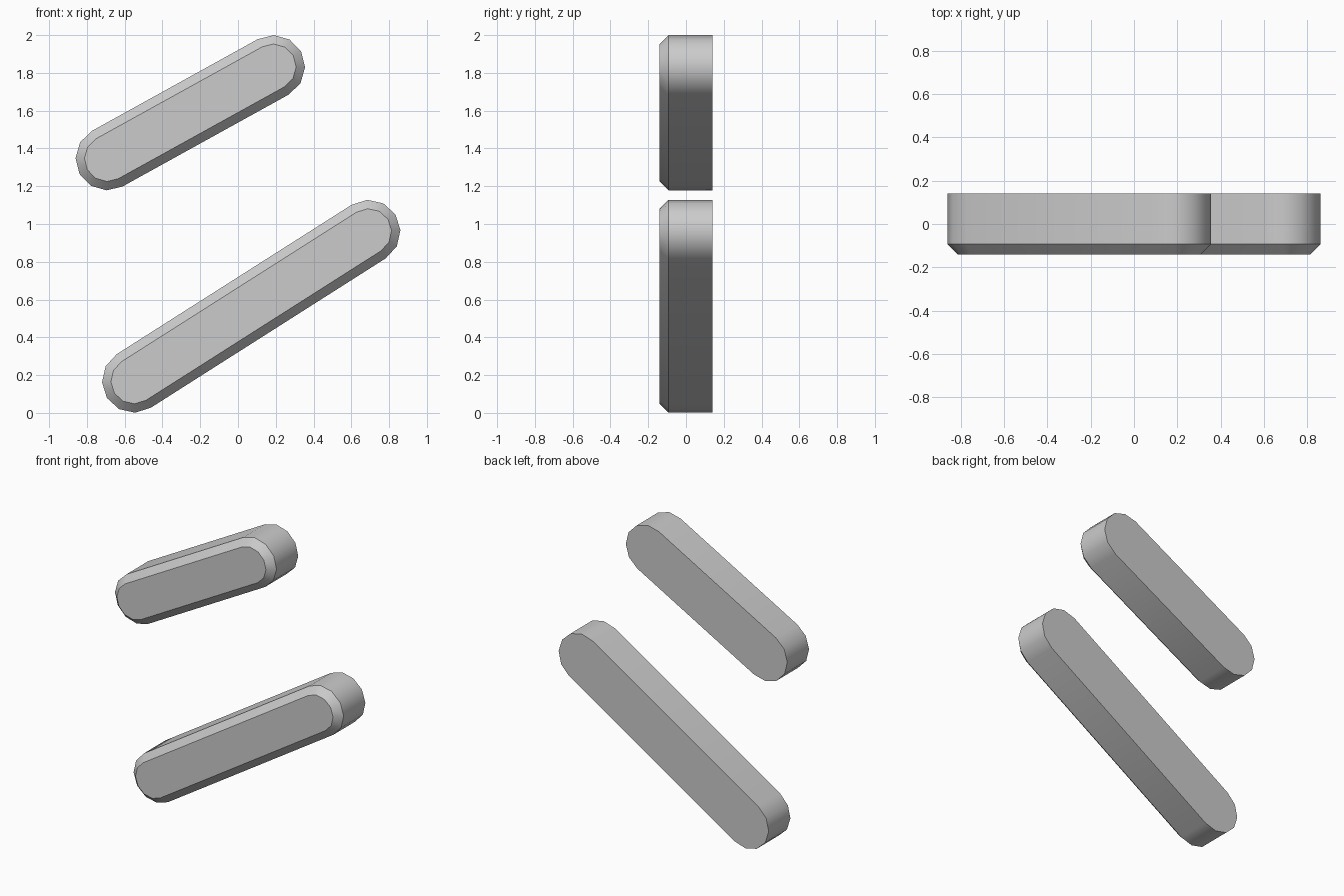
import bpy, bmesh, math

if "Cube" in bpy.data.objects:
    bpy.data.objects.remove(bpy.data.objects["Cube"])

R, HALF, BEVEL = 0.168, 0.14, 0.047


def capsule(a, b, r, steps):
    """Outline in x/z of a round-ended bar running from a to b."""
    ang = math.atan2(b[1] - a[1], b[0] - a[0])
    pts = []
    for c, start in ((b, ang - math.pi / 2), (a, ang + math.pi / 2)):
        for i in range(steps + 1):
            t = start + math.pi * i / steps
            pts.append((c[0] + r * math.cos(t), c[1] + r * math.sin(t)))
    return pts


def bar(name, a, b, steps):
    bm = bmesh.new()
    # back rim, front rim, chamfered front face
    rings = []
    for y, r in ((HALF, R), (-HALF + BEVEL, R), (-HALF, R - BEVEL)):
        rings.append([bm.verts.new((x, y, z)) for x, z in capsule(a, b, r, steps)])
    n = len(rings[0])
    for p, q in zip(rings, rings[1:]):
        for i in range(n):
            j = (i + 1) % n
            bm.faces.new((p[i], p[j], q[j], q[i]))
    bm.faces.new(rings[0])
    bm.faces.new(rings[-1])
    bmesh.ops.recalc_face_normals(bm, faces=bm.faces)
    me = bpy.data.meshes.new(name)
    bm.to_mesh(me)
    bm.free()
    ob = bpy.data.objects.new(name, me)
    bpy.context.collection.objects.link(ob)
    bpy.ops.object.select_all(action='DESELECT')
    ob.select_set(True)
    bpy.context.view_layer.objects.active = ob
    bpy.ops.object.shade_smooth_by_angle(angle=math.radians(35))


# two slanted bars, one above the other
bar("upper_bar", (-0.692, 1.346), (0.187, 1.832), 6)
bar("lower_bar", (-0.552, 0.169), (0.692, 0.96), 6)
